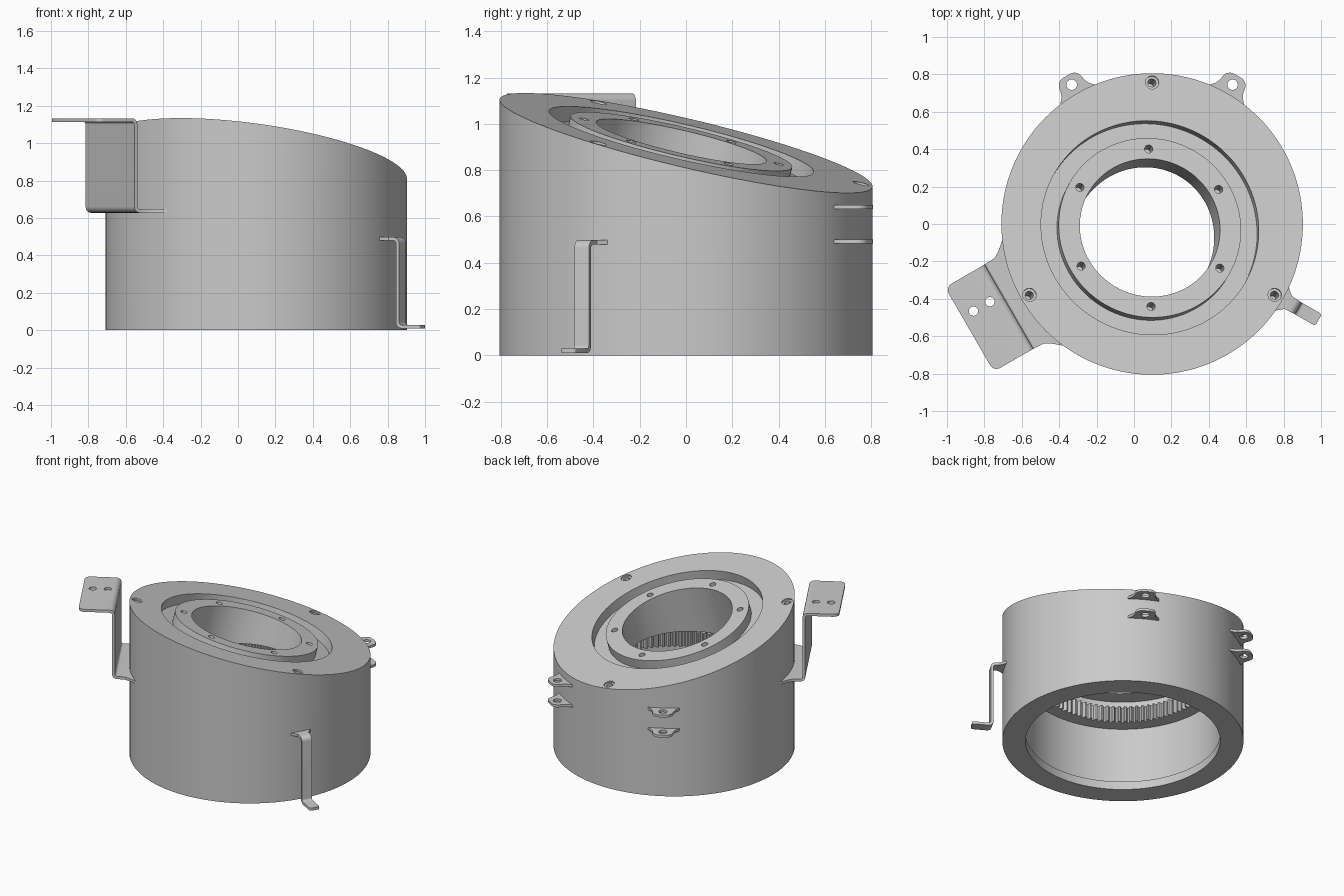
import bpy, bmesh
from math import sin, cos, pi, radians
from mathutils import Matrix, Vector

if "Cube" in bpy.data.objects:
    bpy.data.objects.remove(bpy.data.objects["Cube"])

grey = bpy.data.materials.new("plain grey")
grey.use_nodes = True
grey.diffuse_color = (0.59, 0.59, 0.59, 1)
grey.node_tree.nodes["Principled BSDF"].inputs["Base Color"].default_value = (0.59, 0.59, 0.59, 1)

CENTRE = Matrix.Translation((0.097, 0, 0))
# Frame of the sloping top: leans 15 degrees towards the back left
LEAN = Matrix.Rotation(radians(60), 4, 'Z') @ Matrix.Rotation(radians(15), 4, 'Y')
TILT = Matrix.Translation((0.085, -0.02, 0.924)) @ LEAN


def make(name, bm, matrix=Matrix()):
    bm.transform(matrix)
    bmesh.ops.recalc_face_normals(bm, faces=bm.faces)
    mesh = bpy.data.meshes.new(name)
    bm.to_mesh(mesh)
    bm.free()
    mesh.materials.append(grey)
    obj = bpy.data.objects.new(name, mesh)
    bpy.context.collection.objects.link(obj)
    return obj


def cylinder(name, r, z0, z1, matrix=CENTRE, segments=128):
    bm = bmesh.new()
    bmesh.ops.create_cone(bm, cap_ends=True, segments=segments, radius1=r, radius2=r,
                          depth=z1 - z0, matrix=Matrix.Translation((0, 0, (z0 + z1) / 2)))
    return make(name, bm, matrix)


def tube(name, inner, outer, z0, z1, matrix=CENTRE, segments=128):
    # inner is a list of radii repeated around the ring, so it can carry teeth
    bm = bmesh.new()
    loops = []
    for i in range(segments):
        a = 2 * pi * i / segments
        r = inner[i % len(inner)]
        loops.append([bm.verts.new((q * cos(a), q * sin(a), z))
                      for q, z in ((r, z0), (outer, z0), (outer, z1), (r, z1))])
    for i in range(segments):
        p, q = loops[i - 1], loops[i]
        for k in range(4):
            bm.faces.new((p[k - 1], p[k], q[k], q[k - 1]))
    return make(name, bm, matrix)


def bake(obj):
    # Replace the mesh by its modified result
    graph = bpy.context.evaluated_depsgraph_get()
    mesh = bpy.data.meshes.new_from_object(obj.evaluated_get(graph))
    obj.modifiers.clear()
    obj.data = mesh


def cut(obj, cutter):
    mod = obj.modifiers.new("cut", 'BOOLEAN')
    mod.operation = 'DIFFERENCE'
    mod.solver = 'EXACT'
    mod.object = cutter
    bake(obj)
    bpy.data.objects.remove(cutter)


def smooth(obj):
    obj.data.shade_smooth()
    obj.data.set_sharp_from_angle(angle=radians(30))


def strap(name, angle, path, thick, corner, holes=()):
    # Bent sheet along path points (radius, height, half width), rounded at its end
    bm = bmesh.new()
    rows = [[bm.verts.new((r, s * w, z)) for s in (-1, 1)] for r, z, w in path]
    for p, q in zip(rows, rows[1:]):
        bm.faces.new((p[0], q[0], q[1], p[1]))
    bmesh.ops.recalc_face_normals(bm, faces=bm.faces)
    bmesh.ops.bevel(bm, geom=rows[-1], offset=corner, segments=6, profile=0.5, affect='VERTICES')
    inner = [e for e in bm.edges if len(e.link_faces) == 2]
    flat = [e for e in inner if e.calc_face_angle() < 0.1]
    bends = [e for e in inner if e not in flat]
    bmesh.ops.dissolve_edges(bm, edges=flat, use_verts=False)
    if bends:
        bmesh.ops.bevel(bm, geom=bends, offset=0.024, segments=5, profile=0.5, affect='EDGES')
    obj = make(name, bm)
    mod = obj.modifiers.new("sheet", 'SOLIDIFY')
    mod.thickness = thick
    mod.offset = 0
    bake(obj)
    for r, t, size in holes:
        at = Matrix.Translation((r, t, path[-1][1])) @ Matrix.Rotation(0.05, 4, 'Z')
        cut(obj, cylinder("cutter", size, -0.1, 0.1, at, 24))
    obj.data.transform(CENTRE @ Matrix.Rotation(radians(angle), 4, 'Z'))
    smooth(obj)


# Round housing, sliced by the sloping top
body = cylinder("housing", 0.806, 0, 1.3)
bm = bmesh.new()
bm.from_mesh(body.data)
normal = LEAN @ Vector((0, 0, 1))
cutting = bmesh.ops.bisect_plane(bm, geom=bm.verts[:] + bm.edges[:] + bm.faces[:],
                                 plane_co=TILT.translation, plane_no=normal, clear_outer=True)
rim = [e for e in cutting["geom_cut"] if isinstance(e, bmesh.types.BMEdge)]
bmesh.ops.contextual_create(bm, geom=rim)
bmesh.ops.recalc_face_normals(bm, faces=bm.faces)
bm.to_mesh(body.data)
bm.free()

# Bore with a lower lip, recess above the teeth, leaning groove and leaning opening
cut(body, cylinder("cutter", 0.65, -0.1, 0.2))
cut(body, cylinder("cutter", 0.66, 0.06, 0.5))
cut(body, cylinder("cutter", 0.6, 0.4, 0.645))
cut(body, tube("cutter", [0.492], 0.587, -0.07, 0.2, TILT))
cut(body, cylinder("cutter", 0.378, -0.6, 0.3, TILT))

# Six bolt holes in the inner ring
for i in range(6):
    a = radians(30 + 60 * i)
    at = TILT @ Matrix.Translation((0.432 * cos(a), 0.432 * sin(a), 0))
    cut(body, cylinder("cutter", 0.022, -0.1, 0.1, at, 24))

# Three counterbored holes in the outer rim, square to the slope
for angle in (90, 210, 330):
    a = radians(angle)
    x, y = 0.097 + 0.757 * cos(a), 0.757 * sin(a)
    offset = Vector((x, y, 0)) - TILT.translation
    z = -(normal.x * offset.x + normal.y * offset.y) / normal.z + TILT.translation.z
    at = Matrix.Translation((x, y, z)) @ LEAN
    cut(body, cylinder("cutter", 0.036, -0.01, 0.1, at, 32))
    cut(body, cylinder("cutter", 0.022, -0.12, 0.1, at, 24))
smooth(body)

# Internal toothed ring in the top of the bore
smooth(tube("gear_ring", [0.55, 0.55, 0.575, 0.575], 0.67, 0.47, 0.585, CENTRE, 360))

# Two pairs of rear lugs
for side, angle in (("left", 60), ("right", 120)):
    for level, z in (("lower", 0.492), ("upper", 0.641)):
        strap(f"{side}_{level}_lug", angle,
              [(0.76, z, 0.13), (0.80, z, 0.105), (0.825, z, 0.083), (0.85, z, 0.072),
               (0.915, z, 0.062)], 0.018, 0.04, [(0.86, 0, 0.028)])

# Narrow leg strap with an outward foot
strap("leg_strap", 330,
      [(0.77, 0.488, 0.1), (0.81, 0.488, 0.065), (0.84, 0.488, 0.04), (0.893, 0.488, 0.036),
       (0.893, 0.019, 0.036), (1.027, 0.019, 0.036)], 0.019, 0.015)

# Wide bracket with a raised mounting plate
strap("wide_bracket", 210,
      [(0.72, 0.637, 0.34), (0.785, 0.637, 0.285), (0.82, 0.637, 0.264), (0.893, 0.637, 0.26),
       (0.893, 1.123, 0.26), (1.128, 1.123, 0.26)], 0.019, 0.04,
      [(1.06, -0.074, 0.025), (0.959, -0.074, 0.025)])
